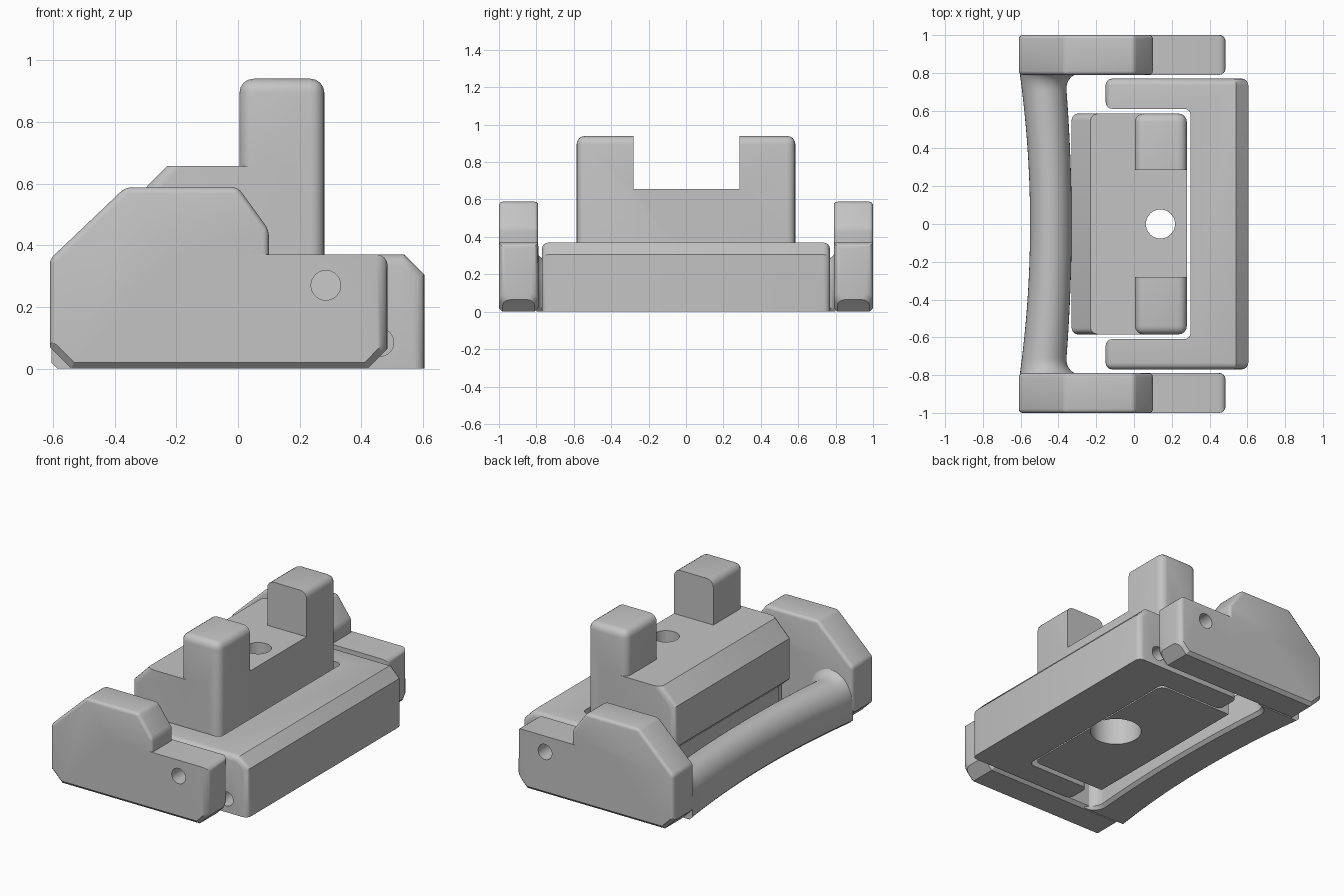
import bpy, bmesh, math
from mathutils import Vector

cube = bpy.data.objects.get("Cube")
if cube:
    bpy.data.objects.remove(cube, do_unlink=True)

grey = bpy.data.materials.new("plain grey")
grey.use_nodes = True
GREY = (0.55, 0.55, 0.55, 1)
grey.diffuse_color = GREY
grey.node_tree.nodes["Principled BSDF"].inputs["Base Color"].default_value = GREY


def add(name, bm):
    bmesh.ops.recalc_face_normals(bm, faces=bm.faces)
    mesh = bpy.data.meshes.new(name)
    bm.to_mesh(mesh)
    bm.free()
    mesh.materials.append(grey)
    ob = bpy.data.objects.new(name, mesh)
    bpy.context.collection.objects.link(ob)
    return ob


def activate(ob):
    bpy.ops.object.select_all(action='DESELECT')
    ob.select_set(True)
    bpy.context.view_layer.objects.active = ob


def smooth(ob):
    activate(ob)
    bpy.ops.object.shade_smooth_by_angle(angle=math.radians(30))


def prism(points, axis, lo, hi):
    """Extrude a closed outline along y (outline in xz) or z (outline in xy)."""
    bm = bmesh.new()
    place = (lambda p: (p[0], lo, p[1])) if axis == 'y' else (lambda p: (p[0], p[1], lo))
    face = bm.faces.new([bm.verts.new(place(p)) for p in points])
    moved = bmesh.ops.extrude_face_region(bm, geom=[face])['geom']
    step = Vector((0, hi - lo, 0) if axis == 'y' else (0, 0, hi - lo))
    bmesh.ops.translate(bm, vec=step, verts=[v for v in moved if isinstance(v, bmesh.types.BMVert)])
    bmesh.ops.recalc_face_normals(bm, faces=bm.faces)
    return bm


def box(x0, x1, y0, y1, z0, z1):
    return prism([(x0, y0), (x1, y0), (x1, y1), (x0, y1)], 'z', z0, z1)


def bevel(bm, rule, size, segments=4, sharpness=0.2):
    """Round every corner edge whose two end points satisfy the rule."""
    edges = [e for e in bm.edges if e.calc_face_angle(0) > sharpness
             and rule(e.verts[0].co, e.verts[1].co)]
    bmesh.ops.bevel(bm, geom=edges, offset=size, segments=segments, profile=0.5,
                    affect='EDGES', clamp_overlap=True)


def near(a, b):
    return abs(a - b) < 0.001


def rod(radius, axis, centre, length):
    turn = (math.pi / 2, 0, 0) if axis == 'y' else (0, 0, 0)
    bpy.ops.mesh.primitive_cylinder_add(vertices=40, radius=radius, depth=length,
                                        location=centre, rotation=turn)
    return bpy.context.object


def combine(ob, other, operation):
    mod = ob.modifiers.new("cut", 'BOOLEAN')
    mod.operation, mod.solver, mod.object = operation, 'EXACT', other
    activate(ob)
    bpy.ops.object.modifier_apply(modifier=mod.name)
    bpy.data.objects.remove(other, do_unlink=True)


# Side cheeks: a tall rounded plate joined to a lower nose, with a pin hole
tall = [(-0.61, 0.07), (-0.54, 0), (0.1, 0), (0.1, 0.45), (0, 0.588),
        (-0.365, 0.588), (-0.61, 0.355)]
nose = [(-0.2, 0), (0.42, 0), (0.485, 0.065), (0.485, 0.37), (-0.2, 0.37)]


def foot_edge(a, b):
    return max(a.z, b.z) < 0.08 and near(a.y, b.y)


def nose_edge(a, b):
    return max(a.z, b.z) > 0.08 and min(a.x, b.x) > 0.48


for side, label in ((-1, "front"), (1, "back")):
    lo, hi = min(side * 0.79, side), max(side * 0.79, side)
    bm = prism(tall, 'y', lo, hi)
    bevel(bm, foot_edge, 0.02, 1)
    bevel(bm, lambda a, b: max(a.z, b.z) > 0.1, 0.03)
    cheek = add(label + "_cheek", bm)
    bm = prism(nose, 'y', lo, hi)
    bevel(bm, foot_edge, 0.02, 1)
    bevel(bm, nose_edge, 0.035)
    combine(cheek, add("nose", bm), 'UNION')
    combine(cheek, rod(0.048, 'y', (0.285, side * 0.9, 0.27), 0.4), 'DIFFERENCE')
    smooth(cheek)

# Bracket wrapped around three sides of the block
plan = [(0.605, -0.77), (0.605, 0.77), (-0.15, 0.77), (-0.15, 0.61), (0.3, 0.61),
        (0.3, -0.61), (-0.15, -0.61), (-0.15, -0.77)]
bm = prism(plan, 'z', 0, 0.37)
bevel(bm, lambda a, b: min(a.x, b.x) > 0.6 and min(a.z, b.z) > 0.36, 0.065, 1)


def bracket_edge(a, b):
    base = near(a.z, 0) and near(b.z, 0)
    inner = all(p.x < 0.31 and abs(p.y) < 0.62 for p in (a, b))
    return not base and not (inner and near(a.z, b.z))


bevel(bm, bracket_edge, 0.035, sharpness=1)
bracket = add("bracket", bm)
# Blind sockets in the bracket ends
for side in (-1, 1):
    combine(bracket, rod(0.045, 'y', (0.46, side * 0.77, 0.085), 0.2), 'DIFFERENCE')
smooth(bracket)

# Central block: chamfered shelf, upright fork, stepped bolt hole
Y = 0.585
bm = prism([(-0.24, 0.01), (0.2, 0.01), (0.2, 0.657), (-0.23, 0.657), (-0.33, 0.555),
            (-0.33, 0.3), (-0.24, 0.22)], 'y', -Y, Y)
bevel(bm, lambda a, b: near(a.y, b.y) and max(a.x, b.x) < -0.22 and min(a.z, b.z) > 0.29, 0.035)
block = add("centre_block", bm)
bm = box(0.005, 0.28, -Y, Y, 0.01, 0.94)
bevel(bm, lambda a, b: max(a.z, b.z) > 0.9, 0.045)
combine(block, add("upright", bm), 'UNION')
combine(block, add("slot", box(-0.1, 0.5, -0.28, 0.285, 0.657, 1.2)), 'DIFFERENCE')
combine(block, rod(0.077, 'z', (0.14, 0, 0.5), 1.2), 'DIFFERENCE')
combine(block, rod(0.15, 'z', (0.14, 0, 0.1), 0.5), 'DIFFERENCE')
smooth(block)

# Curved grip bar: flat base, rounded top, flaring into the cheeks
bm = bmesh.new()
END, FILLET, ARC, TRIM = 0.8, 0.09, 20, 0.02
ys = [-0.68 + 1.36 * i / 24 for i in range(25)]
flare = [END - FILLET * (1 - math.sin(t * math.pi / 16)) for t in range(9)]
ys = sorted(ys + flare + [-y for y in flare])
rings = []
for y in ys:
    u = abs(y) / END
    f = max(0, (abs(y) - END + FILLET) / FILLET)
    swell = FILLET * (1 - math.sqrt(max(0, 1 - f * f)))
    x0, x1 = -0.55 - 0.055 * u * u, -0.33 - 0.035 * u * u + swell
    mid, half, shoulder, top = (x0 + x1) / 2, (x1 - x0) / 2, 0.14, 0.27 + 0.7 * swell
    section = [(mid + half * math.cos(a), shoulder + (top - shoulder) * math.sin(a))
               for a in (math.pi * k / ARC for k in range(ARC + 1))]
    section += [(x0, TRIM), (x0 + TRIM, 0), (x1 - TRIM, 0), (x1, TRIM)]
    rings.append([bm.verts.new((x, y, z)) for x, z in section])
for r, s in zip(rings, rings[1:]):
    for k in range(len(r)):
        n = (k + 1) % len(r)
        bm.faces.new((r[k], r[n], s[n], s[k]))
bm.faces.new(rings[0])
bm.faces.new(rings[-1])
smooth(add("grip_bar", bm))
